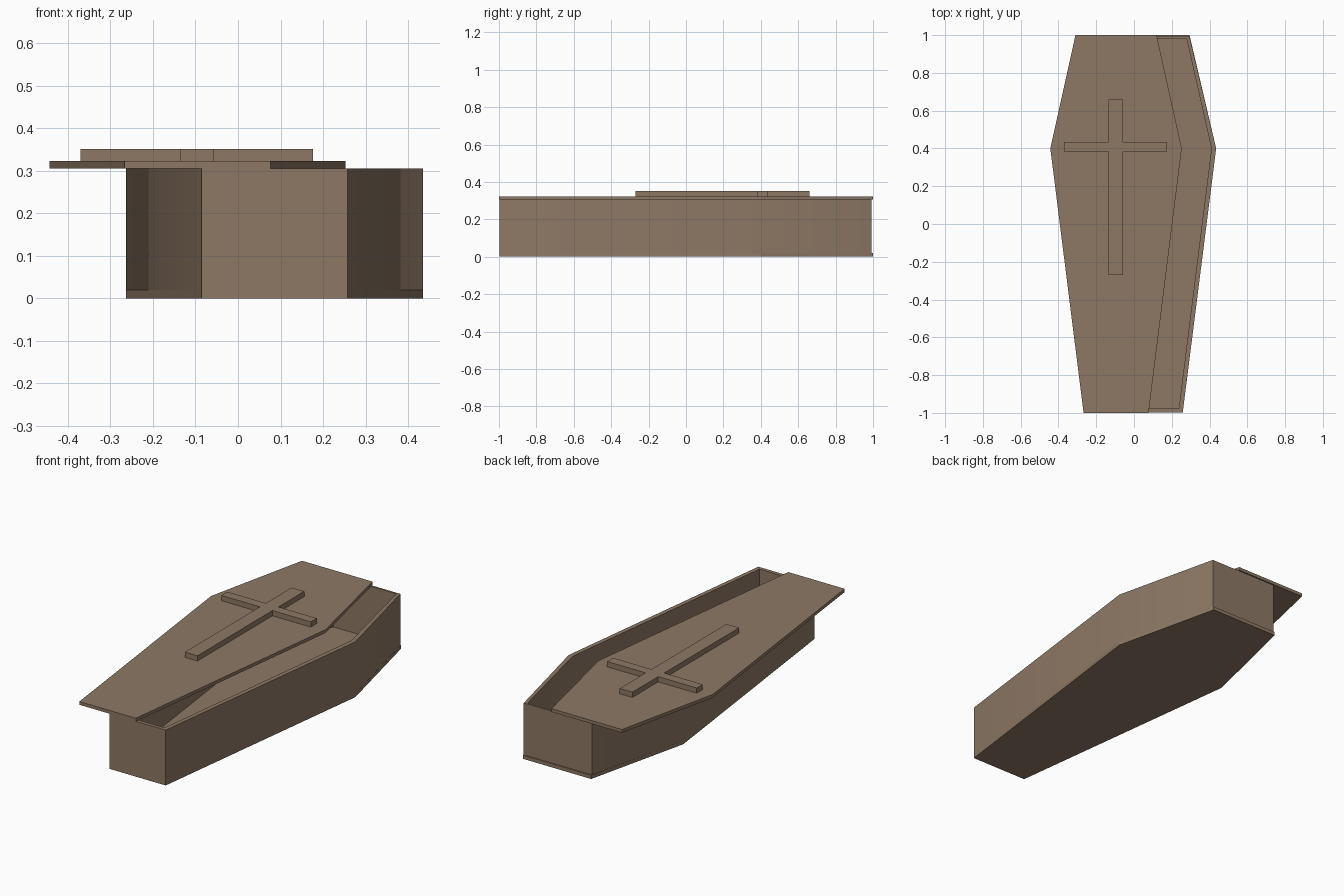
import bpy, bmesh, math

if "Cube" in bpy.data.objects:
    bpy.data.objects.remove(bpy.data.objects["Cube"])

wood = bpy.data.materials.new("brown wood")
wood.diffuse_color = (0.27, 0.19, 0.13, 1)
wood.use_nodes = True
wood.node_tree.nodes["Principled BSDF"].inputs["Base Color"].default_value = wood.diffuse_color


def coffin_outline(cx, back, mid, front, y_back, y_front):
    """Six-sided outline from half widths at back, shoulder and front."""
    right = [(cx + front, y_front), (cx + mid, 0.4), (cx + back, y_back)]
    left = [(2 * cx - x, y) for x, y in reversed(right)]
    return right + left


def finish(bm, name):
    bmesh.ops.recalc_face_normals(bm, faces=bm.faces)
    me = bpy.data.meshes.new(name)
    bm.to_mesh(me)
    bm.free()
    me.materials.append(wood)
    ob = bpy.data.objects.new(name, me)
    bpy.context.collection.objects.link(ob)
    return ob


def prism(name, outline, z0, z1):
    bm = bmesh.new()
    face = bm.faces.new([bm.verts.new((x, y, z0)) for x, y in outline])
    ext = bmesh.ops.extrude_face_region(bm, geom=[face], use_keep_orig=True)
    for v in ext["geom"]:
        if isinstance(v, bmesh.types.BMVert):
            v.co.z = z1
    return finish(bm, name)


def ring(name, outer, inner, z0, z1):
    bm = bmesh.new()
    loops = [[bm.verts.new((x, y, z)) for x, y in pts]
             for pts, z in ((outer, z0), (outer, z1), (inner, z1), (inner, z0))]
    n = len(outer)
    for k in range(4):
        a, b = loops[k], loops[(k + 1) % 4]
        for i in range(n):
            j = (i + 1) % n
            bm.faces.new((a[i], a[j], b[j], b[i]))
    return finish(bm, name)


# Box: floor board with hollow walls on top
BOX_X = 0.086
prism("box_floor", coffin_outline(BOX_X, 0.208, 0.349, 0.172, 1.0, -0.998), 0, 0.02)
walls = ring("box_walls",
             coffin_outline(BOX_X, 0.208, 0.349, 0.172, 0.993, -0.998),
             coffin_outline(BOX_X, 0.192, 0.324, 0.151, 0.982, -0.978),
             0.02, 0.305)
bpy.context.view_layer.objects.active = walls
walls.select_set(True)
bpy.ops.object.shade_smooth_by_angle(angle=math.radians(30))

# Lid, slid to the left
prism("lid", coffin_outline(-0.095, 0.215, 0.348, 0.172, 1.0, -1.0), 0.305, 0.323)

# Raised cross on the lid
xl, x0, x1, xr = -0.37, -0.135, -0.058, 0.176
yb, y0, y1, yt = -0.27, 0.383, 0.435, 0.66
prism("lid_cross",
      [(x0, yb), (x1, yb), (x1, y0), (xr, y0), (xr, y1), (x1, y1),
       (x1, yt), (x0, yt), (x0, y1), (xl, y1), (xl, y0), (x0, y0)],
      0.323, 0.352)
